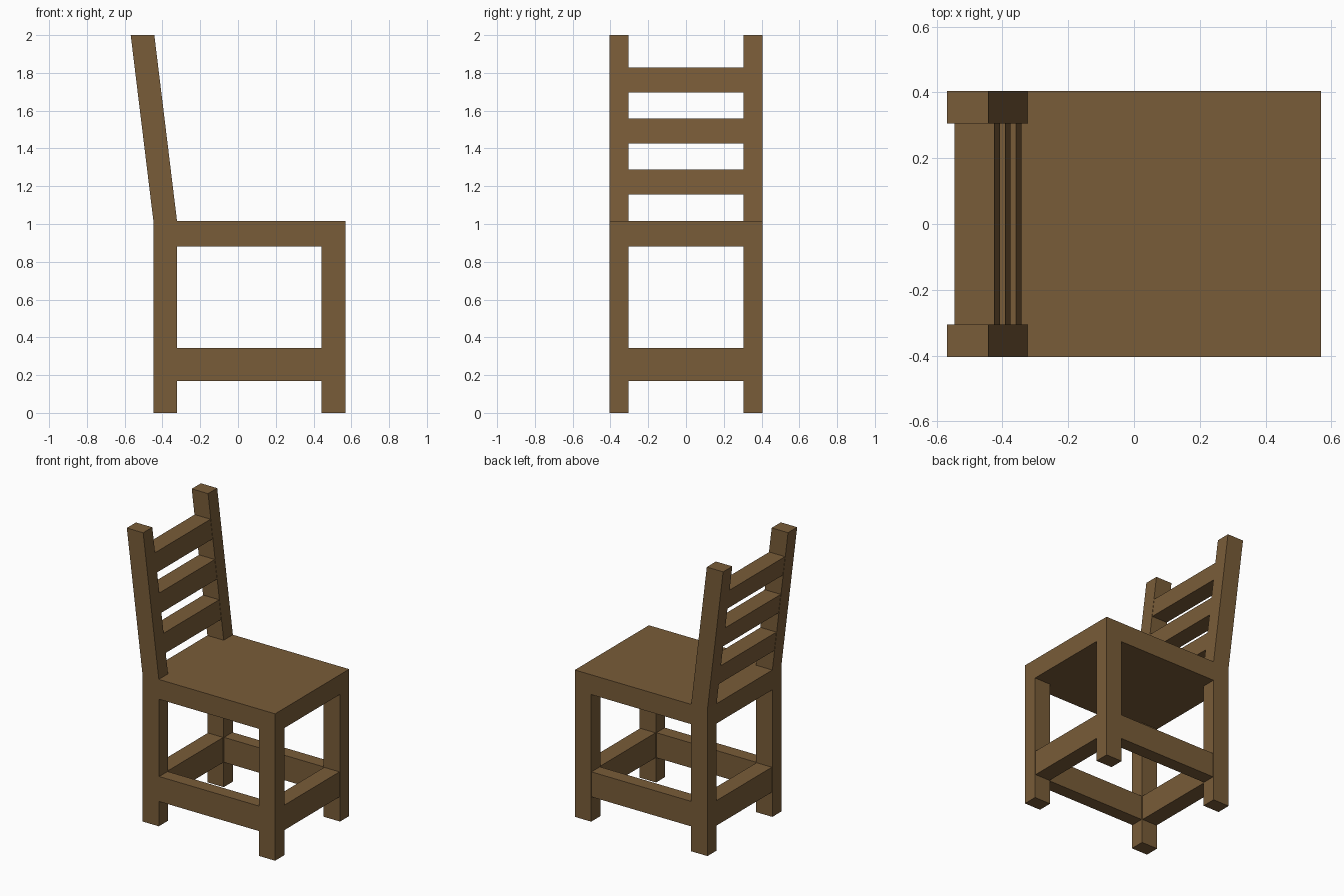
import bpy

if "Cube" in bpy.data.objects:
    bpy.data.objects.remove(bpy.data.objects["Cube"])

wood = bpy.data.materials.new("brown_wood")
wood.diffuse_color = (0.19, 0.107, 0.04, 1)
wood.use_nodes = True
wood.node_tree.nodes["Principled BSDF"].inputs["Base Color"].default_value = wood.diffuse_color

HX, HY = 0.568, 0.405            # outer half extents
BACK = -0.448                    # rear face of the seat and back legs
LX, LY = 0.125, 0.10             # leg section
SEAT_LOW, SEAT_TOP, TOP = 0.88, 1.017, 2.0
SLOPE = (-HX - BACK) / (TOP - SEAT_TOP)   # lean of the backrest


def block(name, x, y, z, slope=0.0):
    """Box between (min, max) ranges, optionally sheared in x above the seat."""
    verts = [(px + slope * (pz - SEAT_TOP), py, pz)
             for pz in z for px, py in ((x[0], y[0]), (x[1], y[0]), (x[1], y[1]), (x[0], y[1]))]
    faces = [(3, 2, 1, 0), (4, 5, 6, 7)]
    faces += [(i, (i + 1) % 4, (i + 1) % 4 + 4, i + 4) for i in range(4)]
    mesh = bpy.data.meshes.new(name)
    mesh.from_pydata(verts, [], faces)
    mesh.materials.append(wood)
    obj = bpy.data.objects.new(name, mesh)
    bpy.context.collection.objects.link(obj)
    return obj


back_x = (BACK, BACK + LX)
front_x = (HX - LX, HX)
inner_y = (-HY + LY, HY - LY)
inset = 0.004

# Seat slab
block("seat", (BACK, HX), (-HY, HY), (SEAT_LOW, SEAT_TOP))

for side, y in (("right", (-HY, -HY + LY)), ("left", (HY - LY, HY))):
    # Legs and leaning back posts
    block(f"front_leg_{side}", front_x, y, (0, SEAT_LOW))
    block(f"back_leg_{side}", back_x, y, (0, SEAT_LOW))
    block(f"back_post_{side}", back_x, y, (SEAT_TOP, TOP), SLOPE)
    # Side stretchers
    block(f"side_stretcher_{side}", (back_x[1], front_x[0]),
          (y[0] + inset, y[1] - inset), (0.17, 0.343))

# Front and back stretchers
for name, x in (("front", front_x), ("back", back_x)):
    block(f"{name}_stretcher", (x[0] + inset, x[1] - inset), inner_y, (0.17, 0.343))

# Backrest slats following the lean of the posts
for i in range(3):
    z = 1.156 + 0.27 * i
    block(f"back_slat_{i + 1}", (BACK + 0.002, BACK + LX - 0.002), inner_y, (z, z + 0.132), SLOPE)
